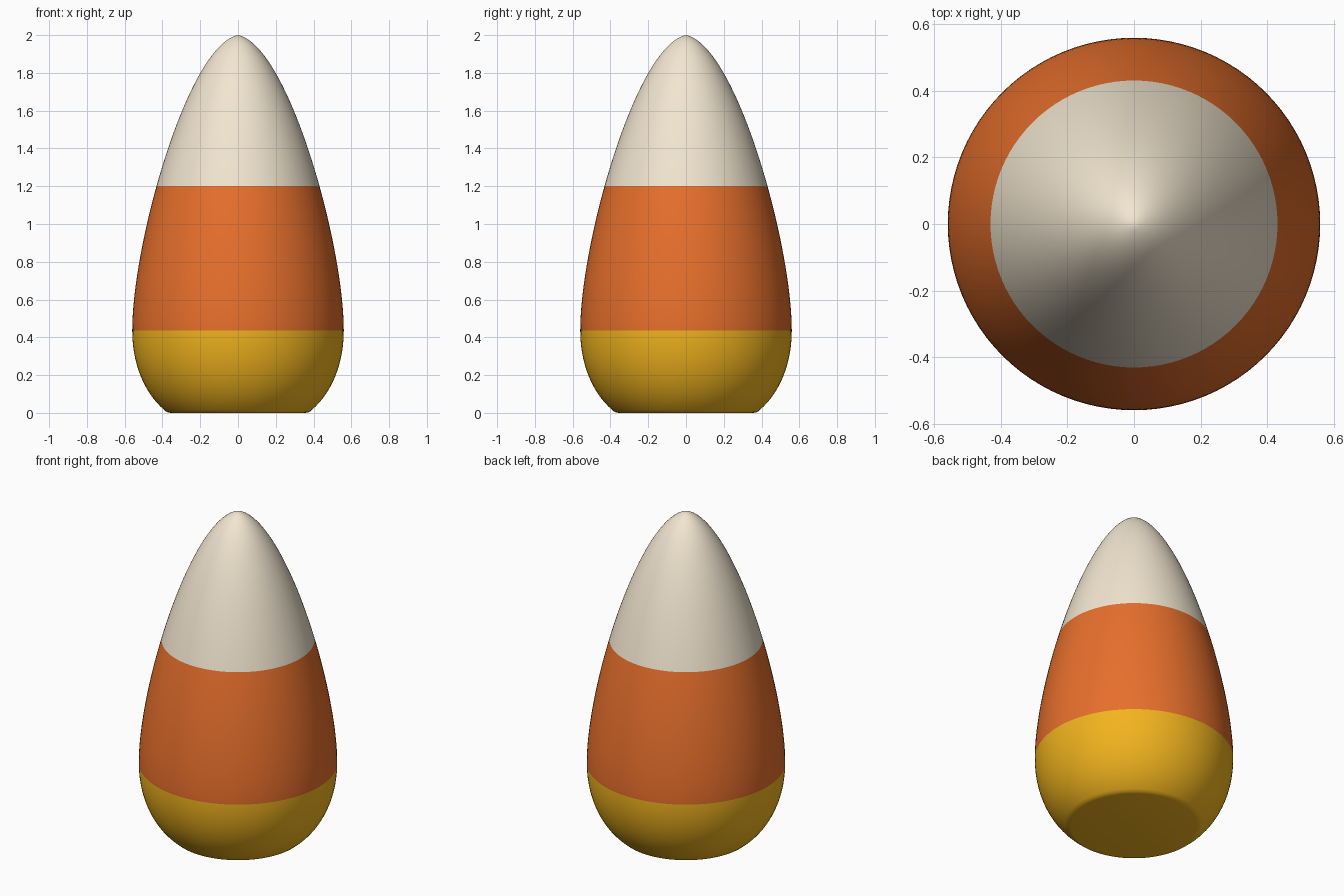
import bpy, bmesh, math
from mathutils import Vector

if "Cube" in bpy.data.objects:
    bpy.data.objects.remove(bpy.data.objects["Cube"])

SIDES = 96
LOW_SPLIT, HIGH_SPLIT = 0.435, 1.2


def bezier(p, t):
    s = 1 - t
    return tuple(s**3 * a + 3 * s * s * t * b + 3 * s * t * t * c + t**3 * d
                 for a, b, c, d in zip(*p))


def material(name, color):
    m = bpy.data.materials.new(name)
    m.diffuse_color = (*color, 1)
    m.use_nodes = True
    m.node_tree.nodes["Principled BSDF"].inputs["Base Color"].default_value = m.diffuse_color
    return m


# profile curves (radius, height): rounded foot, then tapered body
foot = [(0.39, 0.015), (0.49, 0.10), (0.56, 0.25), (0.56, LOW_SPLIT)]
body = [(0.56, LOW_SPLIT), (0.56, 0.90), (0.265, 1.95), (0, 2)]

# parameter where the body crosses the upper colour line
lo, hi = 0.0, 1.0
for _ in range(40):
    mid = (lo + hi) / 2
    lo, hi = (mid, hi) if bezier(body, mid)[1] < HIGH_SPLIT else (lo, mid)

profile = [(0, 0), (0.355, 0), (0.377, 0.004)]
profile += [bezier(foot, i / 14) for i in range(14)]
profile += [bezier(body, lo * i / 16) for i in range(16)]
profile += [bezier(body, lo + (1 - lo) * i / 24) for i in range(25)]

# revolve the profile into one closed solid
bm = bmesh.new()
verts = [bm.verts.new((r, 0, z)) for r, z in profile]
edges = [bm.edges.new(pair) for pair in zip(verts, verts[1:])]
bmesh.ops.spin(bm, geom=verts + edges, cent=(0, 0, 0), axis=(0, 0, 1),
               angle=math.tau, steps=SIDES, use_duplicate=False)
bmesh.ops.remove_doubles(bm, verts=bm.verts, dist=1e-4)
bmesh.ops.recalc_face_normals(bm, faces=bm.faces)

# yellow foot, orange middle, cream tip
for f in bm.faces:
    z = f.calc_center_median().z
    f.material_index = (z > LOW_SPLIT) + (z > HIGH_SPLIT)

mesh = bpy.data.meshes.new("candy_body")
bm.to_mesh(mesh)
bm.free()
for name, color in (("yellow", (0.89, 0.46, 0.013)),
                    ("orange", (0.80, 0.16, 0.025)),
                    ("cream", (0.89, 0.79, 0.63))):
    mesh.materials.append(material(name, color))
candy = bpy.data.objects.new("candy_body", mesh)
bpy.context.collection.objects.link(candy)
bpy.context.view_layer.objects.active = candy
candy.select_set(True)
bpy.ops.object.shade_smooth_by_angle(angle=math.radians(30))
